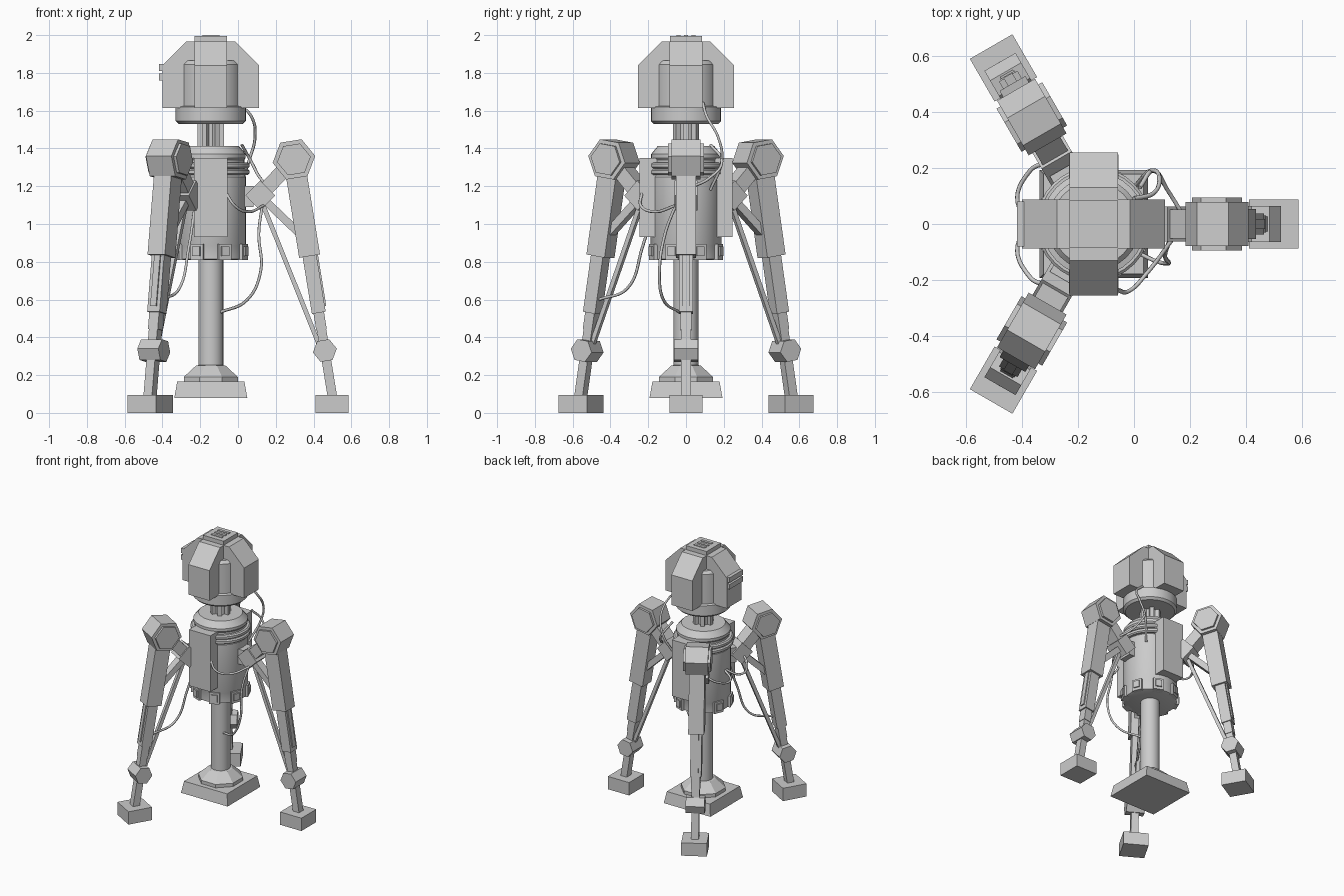
import bpy, bmesh
from math import pi, sin, cos, radians
from mathutils import Matrix, Vector

if "Cube" in bpy.data.objects:
    bpy.data.objects.remove(bpy.data.objects["Cube"])

AX = -0.144                       # x of the central column
AXIS = Matrix.Translation((AX, 0, 0))


def finish(name, bm, mat=AXIS, smooth=False):
    bmesh.ops.recalc_face_normals(bm, faces=bm.faces)
    me = bpy.data.meshes.new(name)
    bm.to_mesh(me)
    bm.free()
    ob = bpy.data.objects.new(name, me)
    bpy.context.collection.objects.link(ob)
    ob.matrix_world = mat
    if smooth:
        bpy.ops.object.select_all(action='DESELECT')
        ob.select_set(True)
        bpy.context.view_layer.objects.active = ob
        bpy.ops.object.shade_smooth_by_angle(angle=radians(30))
    return ob


def lathe(name, prof, n=32, smooth=True, phase=0.0):
    """Revolve (radius, z) points about the column, capped at both ends."""
    bm = bmesh.new()
    rings = [[bm.verts.new((r * cos(phase + 2 * pi * i / n), r * sin(phase + 2 * pi * i / n), z))
              for i in range(n)] for r, z in prof]
    for a, b in zip(rings, rings[1:]):
        for i in range(n):
            bm.faces.new((a[i], a[(i + 1) % n], b[(i + 1) % n], b[i]))
    bm.faces.new(rings[0])
    bm.faces.new(rings[-1])
    return finish(name, bm, smooth=smooth)


def prism(name, prof, half, mat=AXIS):
    """Extrude an (x, z) outline to +-half along y."""
    bm = bmesh.new()
    f = bm.faces.new([bm.verts.new((x, -half, z)) for x, z in prof])
    ext = bmesh.ops.extrude_face_region(bm, geom=[f])
    bmesh.ops.translate(bm, vec=(0, 2 * half, 0),
                        verts=[v for v in ext['geom'] if isinstance(v, bmesh.types.BMVert)])
    return finish(name, bm, mat)


def box(name, lo, hi, mat=AXIS):
    ob = prism(name, [(lo[0], lo[2]), (hi[0], lo[2]), (hi[0], hi[2]), (lo[0], hi[2])],
               (hi[1] - lo[1]) / 2, mat @ Matrix.Translation((0, (lo[1] + hi[1]) / 2, 0)))
    return ob


def bar(name, p, q, thick, half, mat, y=0.0):
    """Straight square bar between two (r, z) points in a leg's plane."""
    p, q = Vector(p), Vector(q)
    d = (q - p).normalized()
    n = Vector((-d.y, d.x)) * thick / 2
    return prism(name, [p + n, q + n, q - n, p - n], half, mat @ Matrix.Translation((0, y, 0)))


def hexagon(c, r, tilt):
    return [(c[0] + r * cos(tilt + k * pi / 3), c[1] + r * sin(tilt + k * pi / 3)) for k in range(6)]


def cable(name, pts, r=0.008):
    cu = bpy.data.curves.new(name, 'CURVE')
    cu.dimensions = '3D'
    cu.bevel_depth = r
    cu.bevel_resolution = 1
    cu.resolution_u = 8
    cu.use_fill_caps = True
    sp = cu.splines.new('BEZIER')
    sp.bezier_points.add(len(pts) - 1)
    for b, p in zip(sp.bezier_points, pts):
        b.co = p
        b.handle_left_type = b.handle_right_type = 'AUTO'
    bpy.context.collection.objects.link(bpy.data.objects.new(name, cu))


# Central foot and column
bm = bmesh.new()
bmesh.ops.create_cone(bm, cap_ends=True, segments=4, radius1=0.193 * 2 ** .5, radius2=0.178 * 2 ** .5,
                      depth=0.085, matrix=Matrix.Translation((0, 0, 0.1225)) @ Matrix.Rotation(pi / 4, 4, 'Z'))
finish("column_foot_plate", bm)
lathe("column_foot_flange", [(0.155, 0.16), (0.155, 0.19), (0.085, 0.25), (0.06, 0.255)], 8, False, pi / 8)
lathe("column", [(0.066, 0.24), (0.066, 0.83)], 24)

# Body drum with collar, hoops and clips
lathe("body", [(0.17, 0.81), (0.183, 0.815), (0.183, 0.885), (0.187, 0.895), (0.187, 1.25), (0.178, 1.26),
               (0.178, 1.34), (0.185, 1.35), (0.185, 1.37), (0.15, 1.412), (0.09, 1.412)])
for k, z in enumerate((1.275, 1.31)):
    lathe(f"body_hoop_{k}", [(0.17, z - .016), (0.195, z - .016), (0.204, z - .008),
                             (0.204, z + .008), (0.195, z + .016), (0.17, z + .016)])
for k in range(8):
    m = AXIS @ Matrix.Rotation(pi / 8 + k * pi / 4, 4, 'Z')
    box(f"body_clip_{k}", (0.15, -0.036, 0.81), (0.197, 0.036, 0.895), m)
    box(f"clip_button_{k}", (0.19, -0.022, 0.83), (0.206, 0.022, 0.88), m)
for side, s in (("front", -1), ("back", 1)):
    y0, y1 = sorted((s * 0.12, s * 0.247))
    box(f"{side}_pack", (-0.088, y0, 0.93), (0.088, y1, 1.35))

# Neck with guide rods
lathe("neck", [(0.045, 1.38), (0.045, 1.56)], 20)
for k in range(6):
    box(f"neck_rod_{k}", (0.04, -0.014, 1.38), (0.07, 0.014, 1.56),
        AXIS @ Matrix.Rotation(k * pi / 3, 4, 'Z'))

# Head drum, crossed armour, cap and vents
lathe("head_drum", [(0.17, 1.53), (0.186, 1.545), (0.186, 1.62), (0.167, 1.625), (0.167, 1.845), (0.15, 1.865)])
half = [(0.255, 1.615), (0.255, 1.84), (0.13, 1.965)]
for name, a in (("head_armour_sides", 0), ("head_armour_front_back", pi / 2)):
    for s in range(2):
        m = AXIS @ Matrix.Rotation(a + s * pi, 4, 'Z')
        prism(f"{name}_{s}", half + [(0.0, 1.965), (0.0, 1.84), (0.12, 1.615)], 0.0865, m)
box("head_cap", (-0.085, -0.085, 1.95), (0.085, 0.085, 1.995))
for k in range(3):
    box(f"cap_vent_{k}", (-0.045, -0.05 + k * 0.04, 1.98), (0.045, -0.03 + k * 0.04, 2.0))
for k, z in enumerate((1.76, 1.81)):
    box(f"head_rung_{k}", (-0.273, -0.08, z), (-0.24, 0.08, z + 0.037))

# Three legs, drawn in (radius, z) and rotated about the column
SH, FOOT = Vector((0.44, 1.342)), Vector((0.642, 0.095))
TILT = radians(9.2)


def on_leg(z, off=0.0):
    return SH + (FOOT - SH) * ((SH.y - z) / (SH.y - FOOT.y)) + Vector((cos(TILT), sin(TILT))) * off


for i in range(3):
    m = AXIS @ Matrix.Rotation(i * 2 * pi / 3, 4, 'Z')
    n = f"leg_{i}_"
    prism(n + "shoulder", hexagon(SH, 0.114, TILT), 0.078, m)
    prism(n + "shoulder_cap", hexagon(SH, 0.09, TILT), 0.094, m)
    bar(n + "socket", (0.222, 1.112), (0.302, 1.19), 0.112, 0.062, m)
    box(n + "socket_mount", (0.15, -0.05, 1.09), (0.225, 0.05, 1.2), m)
    bar(n + "arm", (0.28, 1.172), SH, 0.078, 0.052, m)
    bar(n + "brace", (0.26, 1.15), on_leg(0.95, -0.03), 0.042, 0.03, m)
    bar(n + "piston", (0.265, 1.13), on_leg(0.34, -0.02), 0.024, 0.013, m)
    bar(n + "upper_tube", on_leg(1.30), on_leg(0.83), 0.112, 0.053, m)
    bar(n + "middle_tube", on_leg(0.84), on_leg(0.53), 0.074, 0.038, m)
    bar(n + "middle_rail", on_leg(0.84, 0.036), on_leg(0.56, 0.036), 0.018, 0.018, m)
    bar(n + "lower_tube", on_leg(0.54), on_leg(0.44), 0.056, 0.03, m)
    bar(n + "shin", on_leg(0.45), on_leg(0.08), 0.05, 0.026, m)
    prism(n + "ankle", hexagon(on_leg(0.33), 0.064, TILT), 0.064, m)
    box(n + "foot", (0.554, -0.0875, 0), (0.73, 0.0875, 0.096), m)

# Hanging cables
cable("neck_cable", [(0.0, 0.09, 1.64), (0.07, 0.11, 1.57), (0.09, 0.17, 1.46), (0.06, 0.19, 1.34), (0.0, 0.13, 1.18)])
cable("arm_cable", [(0.02, 0.13, 1.42), (0.07, 0.19, 1.33), (0.12, 0.12, 1.24), (0.17, 0.04, 1.2)])
cable("front_cable", [(-0.06, -0.235, 1.16), (-0.02, -0.24, 1.1), (0.05, -0.17, 1.065), (0.14, -0.05, 1.1)])
cable("column_cable", [(0.13, -0.05, 1.11), (0.11, -0.11, 0.95), (0.12, -0.14, 0.75), (0.05, -0.12, 0.6), (-0.1, -0.03, 0.53)])
cable("leg_cable", [(-0.23, -0.17, 1.08), (-0.26, -0.23, 0.88), (-0.31, -0.31, 0.66), (-0.4, -0.46, 0.6)])
for side, s in (("back", 1), ("front", -1)):
    cable(f"{side}_left_cable", [(-0.3, s * 0.22, 1.15), (-0.37, s * 0.19, 1.1),
                                 (-0.41, s * 0.06, 1.07), (-0.31, s * 0.0, 1.11)])
